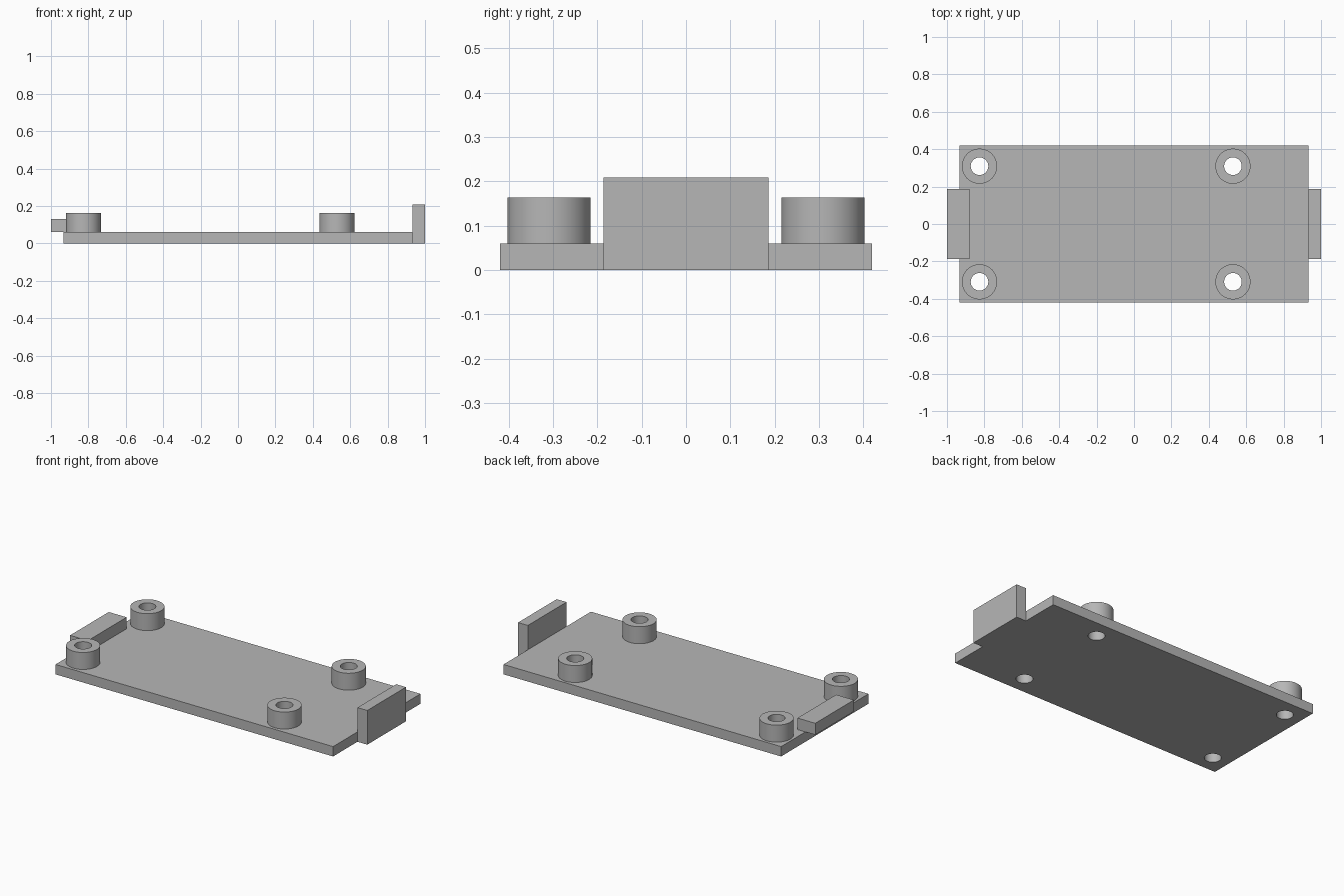
import bpy, bmesh, math
from mathutils import Matrix

default = bpy.data.objects.get("Cube")
if default:
    bpy.data.objects.remove(default, do_unlink=True)

grey = bpy.data.materials.new("plain grey")
grey.use_nodes = True
colour = (0.47, 0.47, 0.47, 1)
grey.diffuse_color = colour
grey.node_tree.nodes["Principled BSDF"].inputs["Base Color"].default_value = colour

PLATE_TOP = 0.06
POST_TOP = 0.163
POST_R, HOLE_R = 0.094, 0.047
SIDES = 48
POSTS = [(x, y) for x in (-0.826, 0.529) for y in (-0.309, 0.309)]


def add_object(name, bm):
    bmesh.ops.recalc_face_normals(bm, faces=bm.faces)
    mesh = bpy.data.meshes.new(name)
    bm.to_mesh(mesh)
    bm.free()
    mesh.materials.append(grey)
    obj = bpy.data.objects.new(name, mesh)
    bpy.context.collection.objects.link(obj)
    return obj


def box(name, x, y, z):
    """Box spanning the given (low, high) ranges."""
    bm = bmesh.new()
    size = [hi - lo for lo, hi in (x, y, z)]
    centre = [(hi + lo) / 2 for lo, hi in (x, y, z)]
    bmesh.ops.create_cube(bm, size=1, matrix=Matrix.Translation(centre) @ Matrix.Diagonal((*size, 1)))
    return add_object(name, bm)


def standoff(name, x, y):
    """Hollow round post, revolved from a rectangular section."""
    bm = bmesh.new()
    section = [(HOLE_R, PLATE_TOP), (HOLE_R, POST_TOP), (POST_R, POST_TOP), (POST_R, PLATE_TOP)]
    verts = [bm.verts.new((r, 0, z)) for r, z in section]
    edges = [bm.edges.new((verts[i], verts[i - 1])) for i in range(4)]
    bmesh.ops.spin(bm, geom=verts + edges, cent=(0, 0, 0), axis=(0, 0, 1),
                   angle=math.tau, steps=SIDES, use_merge=True)
    bmesh.ops.remove_doubles(bm, verts=bm.verts, dist=0.0001)
    obj = add_object(name, bm)
    obj.location = (x, y, 0)
    return obj


def smooth(obj):
    bpy.ops.object.select_all(action="DESELECT")
    obj.select_set(True)
    bpy.context.view_layer.objects.active = obj
    bpy.ops.object.shade_smooth_by_angle(angle=math.radians(30))


# Base plate with four screw holes
plate = box("base_plate", (-0.934, 0.934), (-0.42, 0.42), (0, PLATE_TOP))
bm = bmesh.new()
for x, y in POSTS:
    bmesh.ops.create_cone(bm, cap_ends=True, segments=SIDES, radius1=HOLE_R, radius2=HOLE_R,
                          depth=0.4, matrix=Matrix.Translation((x, y, 0)))
cutter = add_object("hole_cutter", bm)
cut = plate.modifiers.new("screw_holes", "BOOLEAN")
cut.operation = "DIFFERENCE"
cut.solver = "EXACT"
cut.object = cutter
bpy.context.view_layer.objects.active = plate
bpy.ops.object.modifier_apply(modifier=cut.name)
bpy.data.objects.remove(cutter, do_unlink=True)
smooth(plate)

# Standoffs around the holes
for x, y in POSTS:
    side = ("left" if x > 0 else "right") + ("_back" if y > 0 else "_front")
    smooth(standoff("standoff_" + side, x, y))

# Upright end tab and low overhanging tab
box("upright_tab", (0.934, 1), (-0.186, 0.186), (0, 0.208))
box("overhanging_tab", (-1, -0.88), (-0.186, 0.186), (PLATE_TOP, 0.13))
